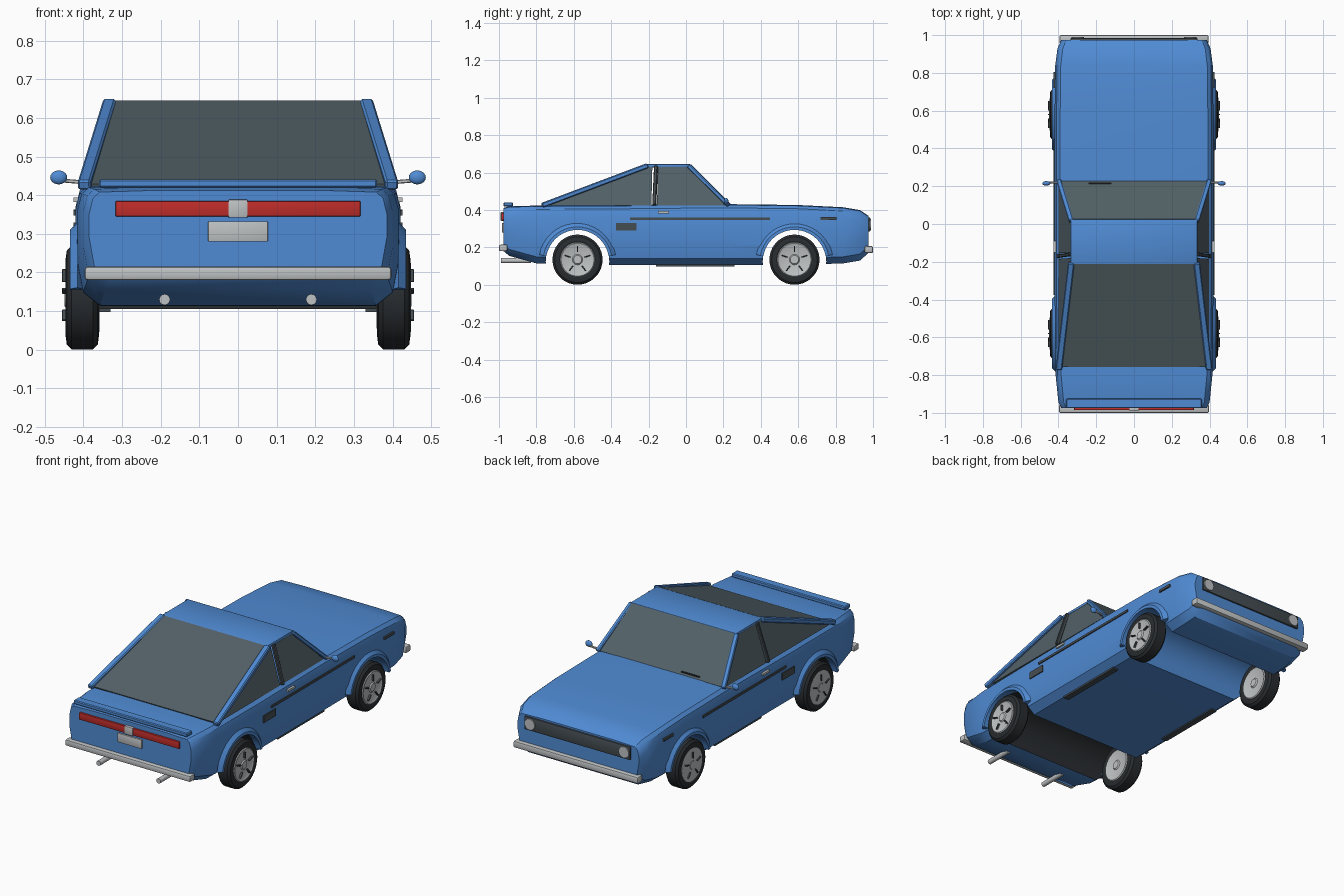
import bpy, bmesh, math
from mathutils import Vector, Matrix

cube = bpy.data.objects.get("Cube")
if cube:
    bpy.data.objects.remove(cube, do_unlink=True)

made = []


def material(name, r, g, b, rough=0.5):
    m = bpy.data.materials.new(name)
    m.use_nodes = True
    m.diffuse_color = (r, g, b, 1)
    node = m.node_tree.nodes["Principled BSDF"]
    node.inputs["Base Color"].default_value = (r, g, b, 1)
    node.inputs["Roughness"].default_value = rough
    return m


BLUE = material("blue paint", 0.08, 0.26, 0.66)
GLASS = material("grey glass", 0.085, 0.12, 0.135)
DARK = material("dark trim", 0.06, 0.075, 0.085)
TYRE = material("black rubber", 0.022, 0.026, 0.03)
METAL = material("light metal", 0.52, 0.54, 0.55)
RED = material("red lamp", 0.52, 0.026, 0.023)


def finish(name, bm, *mats):
    bmesh.ops.recalc_face_normals(bm, faces=bm.faces)
    mesh = bpy.data.meshes.new(name)
    bm.to_mesh(mesh)
    bm.free()
    ob = bpy.data.objects.new(name, mesh)
    bpy.context.collection.objects.link(ob)
    for m in mats:
        mesh.materials.append(m)
    made.append(ob)
    return ob


def box(name, x, y, z, mat, bevel=0.0):
    """Box given as three (low, high) ranges."""
    bm = bmesh.new()
    size = [b - a for a, b in (x, y, z)]
    mid = [(a + b) / 2 for a, b in (x, y, z)]
    bmesh.ops.create_cube(bm, size=1, matrix=Matrix.LocRotScale(mid, None, size))
    if bevel:
        bmesh.ops.bevel(bm, geom=bm.edges[:], offset=bevel, segments=2, affect='EDGES', profile=0.5)
    return finish(name, bm, mat)


def bar(name, a, b, width, height, mat):
    """Straight square bar between two points."""
    a, b = Vector(a), Vector(b)
    d = b - a
    bm = bmesh.new()
    bmesh.ops.create_cube(bm, size=1, matrix=Matrix.LocRotScale(
        (a + b) / 2, d.to_track_quat('Y', 'Z'), (width, d.length, height)))
    bmesh.ops.bevel(bm, geom=bm.edges[:], offset=min(width, height) * 0.2, segments=1, affect='EDGES')
    return finish(name, bm, mat)


def rod(name, at, axis, radius, length, mat, sides=20):
    bm = bmesh.new()
    rot = Vector(axis).to_track_quat('Z', 'Y')
    bmesh.ops.create_cone(bm, cap_ends=True, segments=sides, radius1=radius, radius2=radius,
                          depth=length, matrix=Matrix.LocRotScale(at, rot, None))
    return finish(name, bm, mat)


def pane(name, points, mat, thick=0.008):
    """Flat pane thickened along its normal."""
    bm = bmesh.new()
    face = bm.faces.new([bm.verts.new(p) for p in points])
    face.normal_update()
    n = face.normal.copy()
    ext = bmesh.ops.extrude_face_region(bm, geom=[face], use_keep_orig=True)
    for v in ext["geom"]:
        if isinstance(v, bmesh.types.BMVert):
            v.co -= n * thick
    return finish(name, bm, mat)


def lathe(name, profile, at, mat, steps=36):
    """Spin (x, radius) pairs round the x axis."""
    bm = bmesh.new()
    rings = [[bm.verts.new((at[0] + x, at[1] + r * math.cos(t), at[2] + r * math.sin(t)))
              for t in (2 * math.pi * i / steps for i in range(steps))] for x, r in profile]
    for a, b in zip(rings, rings[1:]):
        for i in range(steps):
            j = (i + 1) % steps
            bm.faces.new((a[i], a[j], b[j], b[i]))
    for ring in (rings[0], rings[-1]):
        bm.faces.new(ring)
    return finish(name, bm, mat)


# Body shell: lofted sections (y, half width, bottom, top)
AXLES = {"rear": -0.58, "front": 0.58}
STATIONS = [(-0.975, 0.385, 0.18, 0.412), (-0.945, 0.4, 0.155, 0.42), (-0.8, 0.415, 0.115, 0.424),
            (-0.4, 0.42, 0.105, 0.426), (0.2, 0.42, 0.105, 0.432), (0.6, 0.42, 0.107, 0.427),
            (0.84, 0.417, 0.115, 0.415), (0.93, 0.405, 0.13, 0.4), (0.975, 0.385, 0.17, 0.37)]
bm = bmesh.new()
rings = []
for y, w, lo, hi in STATIONS:
    half = [(0.86 * w, lo), (0.965 * w, lo + 0.035), (w, lo + 0.11), (w, hi - 0.06),
            (0.975 * w, hi - 0.02), (0.93 * w, hi - 0.004), (0.6 * w, hi)]
    loop = half + [(-x, z) for x, z in reversed(half)]
    rings.append([bm.verts.new((x, y, z)) for x, z in loop])
for a, b in zip(rings, rings[1:]):
    for i in range(len(a)):
        j = (i + 1) % len(a)
        bm.faces.new((a[i], a[j], b[j], b[i]))
bm.faces.new(rings[0])
bm.faces.new(rings[-1])
body = finish("body_shell", bm, BLUE, TYRE)

# Wheel arches cut right through the body
cutters = []
for end, y in AXLES.items():
    cut = rod(end + "_arch_cutter", (0, y, 0.125), (1, 0, 0), 0.17, 1.2, BLUE, 40)
    cut.hide_render = True
    made.remove(cut)
    cutters.append(cut)
    mod = body.modifiers.new(end + "_arch", 'BOOLEAN')
    mod.object, mod.operation, mod.solver = cut, 'DIFFERENCE', 'EXACT'
deps = bpy.context.evaluated_depsgraph_get()
body.data = bpy.data.meshes.new_from_object(body.evaluated_get(deps))
body.modifiers.clear()
for cut in cutters:
    bpy.data.objects.remove(cut, do_unlink=True)
for p in body.data.polygons:
    spot = Vector((p.center.y - AXLES["rear"], p.center.z - 0.125))
    inner = spot.length < 0.172 and abs(p.normal.x) < 0.1
    p.material_index = 1 if inner else 0

# Roof, screens and spoiler
box("roof", (-0.335, 0.335), (-0.215, 0.025), (0.628, 0.645), BLUE, 0.005)
pane("windscreen", [(-0.39, 0.222, 0.425), (0.39, 0.222, 0.425), (0.325, 0.02, 0.637), (-0.325, 0.02, 0.637)], GLASS)
pane("rear_screen", [(0.39, -0.755, 0.422), (-0.39, -0.755, 0.422), (-0.32, -0.21, 0.637), (0.32, -0.21, 0.637)], GLASS)
bar("spoiler", (-0.36, -0.95, 0.43), (0.36, -0.95, 0.43), 0.05, 0.022, BLUE)
bar("wiper", (-0.24, 0.215, 0.442), (-0.12, 0.215, 0.442), 0.008, 0.008, TYRE)

# Tail: lamps, plate, bumper
box("tail_lamp_bar", (-0.317, 0.317), (-0.986, -0.97), (0.345, 0.385), RED, 0.003)
box("tail_badge_block", (-0.025, 0.025), (-0.991, -0.97), (0.342, 0.389), METAL, 0.003)
box("number_plate", (-0.077, 0.077), (-0.983, -0.97), (0.28, 0.332), METAL, 0.002)
box("rear_bumper", (-0.397, 0.397), (-1.0, -0.955), (0.18, 0.215), METAL, 0.008)

# Nose: grille and bumper
box("grille", (-0.335, 0.335), (0.965, 0.984), (0.285, 0.36), DARK, 0.003)
box("front_bumper", (-0.395, 0.395), (0.955, 1.0), (0.17, 0.208), METAL, 0.008)

for side, s in (("left", 1), ("right", -1)):
    # Cabin pillars and side windows
    bar(side + "_windscreen_pillar", (s * 0.332, 0.015, 0.638), (s * 0.398, 0.23, 0.425), 0.026, 0.022, BLUE)
    bar(side + "_rear_pillar", (s * 0.332, -0.205, 0.638), (s * 0.398, -0.77, 0.425), 0.034, 0.026, BLUE)
    bar(side + "_door_pillar", (s * 0.336, -0.16, 0.636), (s * 0.402, -0.17, 0.425), 0.02, 0.02, DARK)
    pane(side + "_door_window", [(s * 0.396, 0.21, 0.425), (s * 0.332, 0.015, 0.632),
                                 (s * 0.332, -0.15, 0.632), (s * 0.396, -0.155, 0.425)], GLASS, 0.004)
    pane(side + "_quarter_window", [(s * 0.396, -0.185, 0.425), (s * 0.332, -0.18, 0.632),
                                    (s * 0.332, -0.21, 0.632), (s * 0.396, -0.74, 0.425)], GLASS, 0.004)

    # Side trim, vents and handle
    for part, y, z, mat in (("side_strip", (-0.3, 0.45), (0.348, 0.361), DARK),
                            ("side_marker", (0.72, 0.805), (0.348, 0.363), DARK),
                            ("side_vent", (-0.375, -0.265), (0.29, 0.33), DARK),
                            ("door_handle", (-0.15, -0.09), (0.382, 0.394), METAL)):
        box(side + "_" + part, sorted((s * 0.41, s * 0.426)), y, z, mat)
    box(side + "_sill", sorted((s * 0.33, s * 0.365)), (-0.16, 0.26), (0.098, 0.112), DARK)

    # Mirror
    bar(side + "_mirror_arm", (s * 0.395, 0.22, 0.433), (s * 0.455, 0.22, 0.438), 0.01, 0.01, METAL)
    bm = bmesh.new()
    bmesh.ops.create_uvsphere(bm, u_segments=16, v_segments=10, radius=1, matrix=Matrix.LocRotScale(
        (s * 0.464, 0.215, 0.446), None, (0.022, 0.012, 0.018)))
    finish(side + "_mirror", bm, BLUE)

    # Headlamp and exhaust
    rod(side + "_headlamp", (s * 0.298, 0.98, 0.323), (0, 1, 0), 0.032, 0.02, METAL)
    rod(side + "_exhaust", (s * 0.19, -0.91, 0.13), (0, 1, 0), 0.014, 0.16, METAL)

    for end, y in AXLES.items():
        # Arch flare: swept band over the wheel opening
        bm = bmesh.new()
        sections = []
        for i in range(19):
            t = math.radians(10 + 160 * i / 18)
            sections.append([bm.verts.new((s * x, y + r * math.cos(t), 0.125 + r * math.sin(t)))
                             for x, r in ((0.395, 0.169), (0.435, 0.169), (0.435, 0.185), (0.415, 0.207))])
        for a, b in zip(sections, sections[1:]):
            for k in range(4):
                bm.faces.new((a[k], a[(k + 1) % 4], b[(k + 1) % 4], b[k]))
        bm.faces.new(sections[0])
        bm.faces.new(sections[-1])
        finish(f"{side}_{end}_arch_flare", bm, BLUE)

        # Tyre, rim, hub and spoke slots
        hub = (s * 0.403, y, 0.135)
        name = f"{side}_{end}_"
        lathe(name + "tyre", [(-0.038, 0.09), (-0.043, 0.1), (-0.04, 0.122), (-0.028, 0.134), (0.028, 0.134),
                              (0.04, 0.122), (0.043, 0.1), (0.038, 0.09)], hub, TYRE)
        lathe(name + "rim", [(-0.044, 0.08), (-0.041, 0.093), (0.041, 0.093), (0.045, 0.088), (0.04, 0.078)],
              hub, METAL)
        lathe(name + "hub_cap", [(-0.046, 0.022), (-0.04, 0.028), (0.04, 0.028), (0.046, 0.022)], hub, METAL, 20)
        for k in range(5):
            t = math.radians(90 + 72 * k)
            out = Vector((0, math.cos(t), math.sin(t)))
            mid = Vector(hub) + Vector((s * 0.04, 0, 0))
            bar(f"{name}slot_{k + 1}", mid + out * 0.04, mid + out * 0.074, 0.024, 0.006, DARK).data.transform(
                Matrix.Identity(4))

# Smooth shading with sharp edges kept
for ob in bpy.context.selected_objects:
    ob.select_set(False)
for ob in made:
    ob.select_set(True)
bpy.context.view_layer.objects.active = body
bpy.ops.object.shade_smooth_by_angle(angle=math.radians(32))
